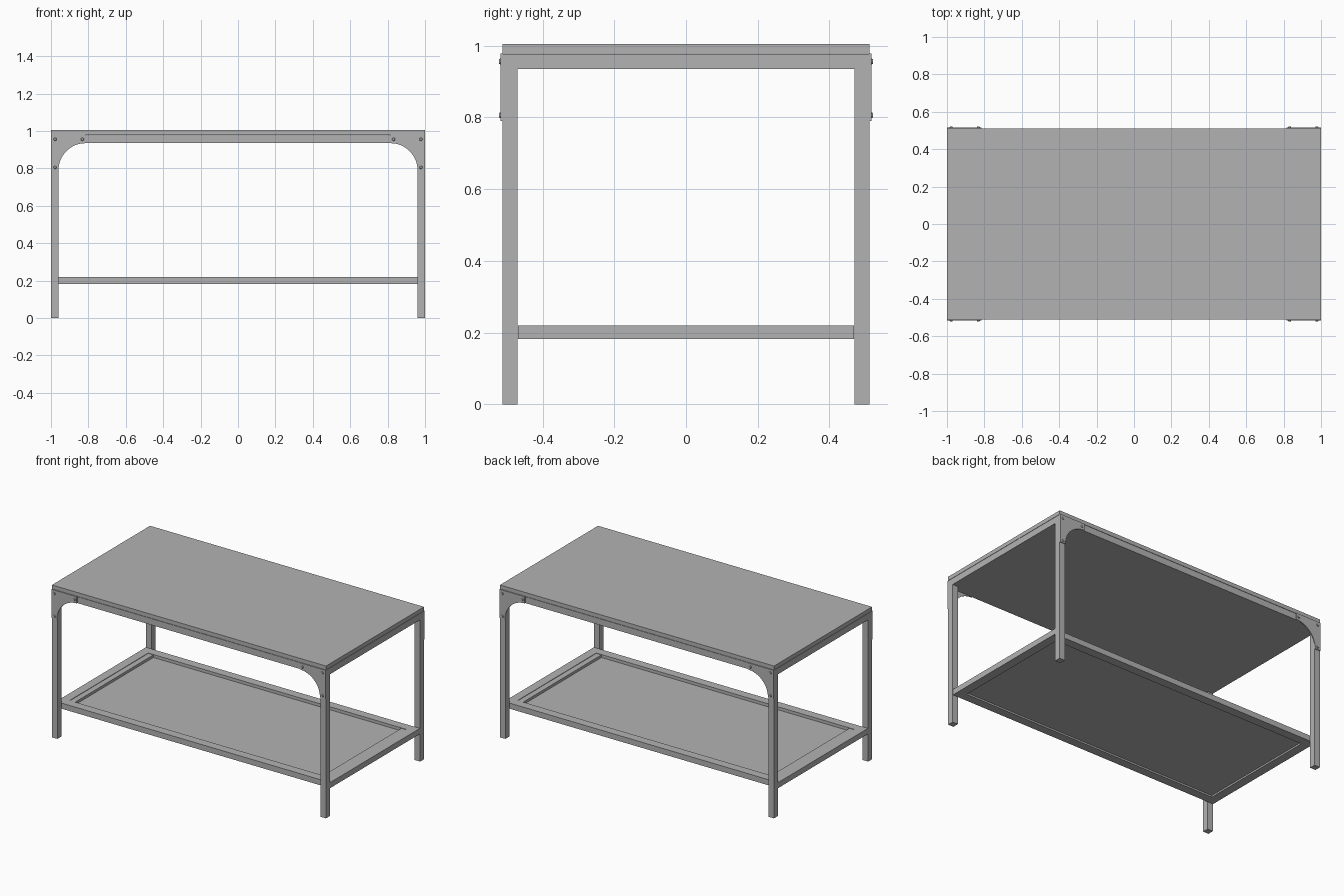
import bpy, bmesh, math
from mathutils import Matrix, Vector

old = bpy.data.objects.get("Cube")
if old:
    bpy.data.objects.remove(old, do_unlink=True)

grey = bpy.data.materials.new("light grey")
grey.use_nodes = True
grey.diffuse_color = (0.45, 0.45, 0.45, 1)
grey.node_tree.nodes["Principled BSDF"].inputs["Base Color"].default_value = (0.45, 0.45, 0.45, 1)


def finish(name, bm):
    bmesh.ops.recalc_face_normals(bm, faces=bm.faces)
    mesh = bpy.data.meshes.new(name)
    bm.to_mesh(mesh)
    bm.free()
    mesh.materials.append(grey)
    ob = bpy.data.objects.new(name, mesh)
    bpy.context.collection.objects.link(ob)
    return ob


def box(name, low, high):
    low, high = Vector(low), Vector(high)
    bm = bmesh.new()
    place = Matrix.Translation((low + high) / 2) @ Matrix.Diagonal((*(high - low), 1))
    bmesh.ops.create_cube(bm, size=1, matrix=place)
    return finish(name, bm)


def frame(name, hx, hy, width, z0, z1):
    """Rectangular rim with an open middle."""
    bm = bmesh.new()
    loops = []
    for inset, z in ((0, z0), (0, z1), (width, z1), (width, z0)):
        x, y = hx - inset, hy - inset
        loops.append([bm.verts.new((sx * x, sy * y, z))
                      for sx, sy in ((-1, -1), (1, -1), (1, 1), (-1, 1))])
    for i in range(4):
        a, b = loops[i], loops[(i + 1) % 4]
        for j in range(4):
            k = (j + 1) % 4
            bm.faces.new((a[j], a[k], b[k], b[j]))
    return finish(name, bm)


def bracket(name, sx, sy):
    """Corner plate with a rounded inner cut-out."""
    centre_x, centre_z, radius = 0.815, 0.79, 0.145
    outline = [(1, 0.79), (1, 0.979), (0.815, 0.979)]
    for i in range(17):
        a = math.radians(90 * (1 - i / 16))
        outline.append((centre_x + radius * math.cos(a), centre_z + radius * math.sin(a)))
    bm = bmesh.new()
    face = bm.faces.new([bm.verts.new((sx * x, sy * 0.51, z)) for x, z in outline])
    out = bmesh.ops.extrude_face_region(bm, geom=[face])
    moved = [v for v in out["geom"] if isinstance(v, bmesh.types.BMVert)]
    bmesh.ops.translate(bm, verts=moved, vec=(0, sy * 0.007, 0))
    return finish(name, bm)


def bolt(name, x, y, z, side):
    """Low tapered bolt head."""
    bm = bmesh.new()
    turn = Matrix.Rotation(math.radians(-90 * side), 4, "X")
    bmesh.ops.create_cone(bm, cap_ends=True, segments=16, radius1=0.009, radius2=0.006,
                          depth=0.006, matrix=Matrix.Translation((x, y, z)) @ turn)
    return finish(name, bm)


# Table top and the apron block under it
box("table_top", (-1, -0.511, 0.979), (1, 0.511, 1.005))
box("apron", (-1, -0.511, 0.935), (1, 0.511, 0.977))

# Lower shelf: rim, sunken panel and end ledges
frame("shelf_rim", 1, 0.468, 0.058, 0.183, 0.22)
box("shelf_panel", (-0.942, -0.41, 0.194), (0.942, 0.41, 0.2))
for sx, side in ((1, "left"), (-1, "right")):
    xs = sorted((sx * 0.942, sx * 0.905))
    box(f"shelf_ledge_{side}", (xs[0], -0.41, 0.2), (xs[1], 0.41, 0.217))

# Legs, corner brackets and bolts
for sx, side in ((1, "left"), (-1, "right")):
    for sy, end in ((-1, "front"), (1, "back")):
        tag = f"{end}_{side}"
        xs, ys = sorted((sx * 0.96, sx)), sorted((sy * 0.47, sy * 0.511))
        box(f"leg_{tag}", (xs[0], ys[0], 0), (xs[1], ys[1], 0.935))
        bracket(f"bracket_{tag}", sx, sy)
        for i, (x, z) in enumerate(((0.978, 0.806), (0.978, 0.956), (0.832, 0.956))):
            bolt(f"bolt_{tag}_{i + 1}", sx * x, sy * 0.519, z, sy)
